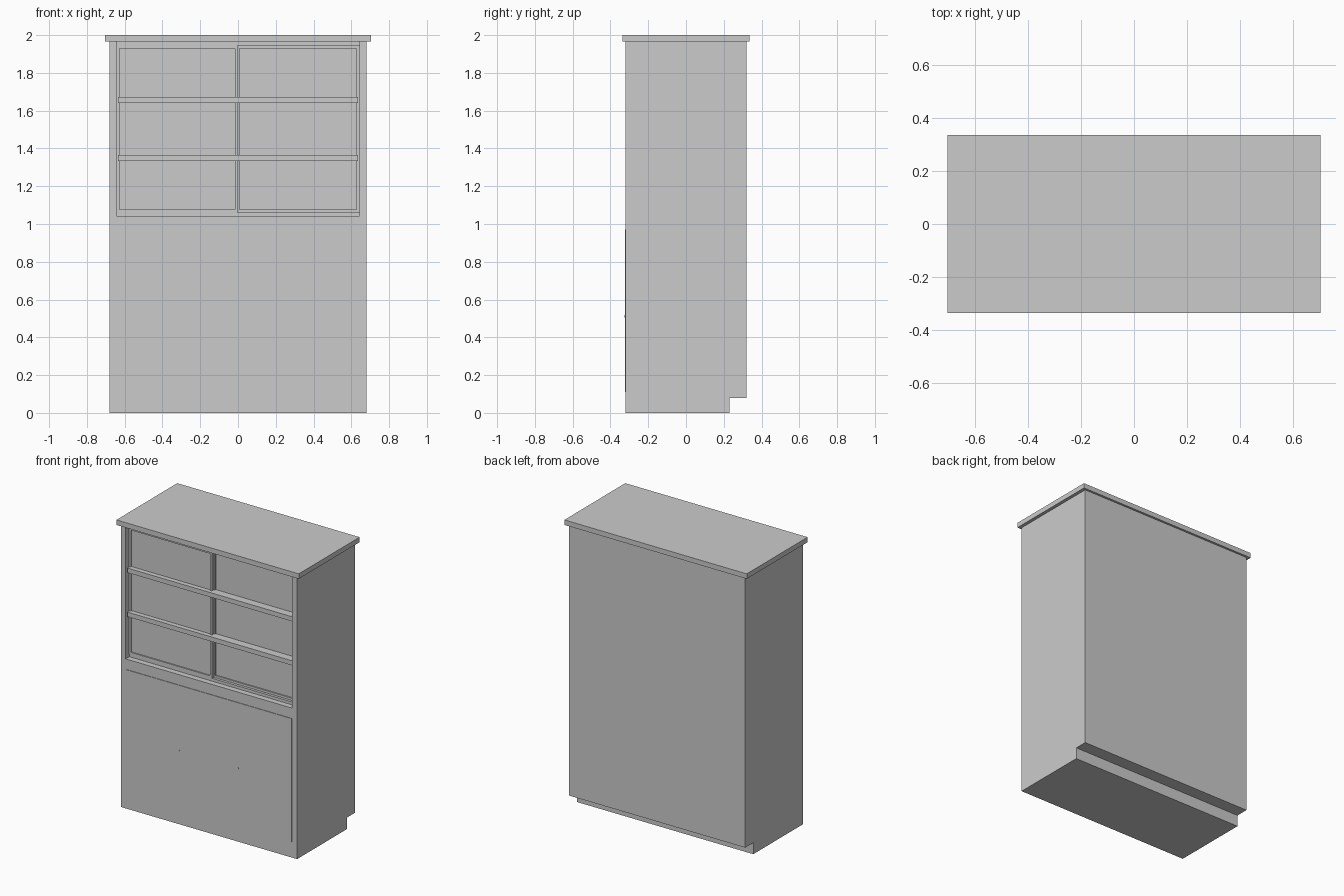
import bpy, bmesh, math
from mathutils import Matrix

if "Cube" in bpy.data.objects:
    bpy.data.objects.remove(bpy.data.objects["Cube"])

glass = bpy.data.materials.new("pale_glass")
glass.diffuse_color = (0.81, 0.84, 0.83, 1)
glass.use_nodes = True
glass.node_tree.nodes["Principled BSDF"].inputs["Base Color"].default_value = glass.diffuse_color


def finish(name, bm, mat=None):
    bmesh.ops.recalc_face_normals(bm, faces=bm.faces)
    me = bpy.data.meshes.new(name)
    bm.to_mesh(me)
    bm.free()
    ob = bpy.data.objects.new(name, me)
    bpy.context.collection.objects.link(ob)
    if mat:
        me.materials.append(mat)
    return ob


def box(name, x0, x1, y0, y1, z0, z1, mat=None):
    bm = bmesh.new()
    bmesh.ops.create_cube(bm, size=1)
    for v in bm.verts:
        v.co = ((x0 + x1) / 2 + v.co.x * (x1 - x0),
                (y0 + y1) / 2 + v.co.y * (y1 - y0),
                (z0 + z1) / 2 + v.co.z * (z1 - z0))
    return finish(name, bm, mat)


def extrude_x(name, profile, x0, x1):
    """Extrude a (y, z) profile along x."""
    bm = bmesh.new()
    face = bm.faces.new([bm.verts.new((x0, y, z)) for y, z in profile])
    ext = bmesh.ops.extrude_face_region(bm, geom=[face])["geom"]
    bmesh.ops.translate(bm, vec=(x1 - x0, 0, 0),
                        verts=[g for g in ext if isinstance(g, bmesh.types.BMVert)])
    return finish(name, bm)


def sliding_door(name, x0, x1, y0, y1, z0, z1):
    """Slim framed glass door."""
    w, h = 0.015, 0.016
    box(name + "_left_stile", x0, x0 + w, y0, y1, z0, z1)
    box(name + "_right_stile", x1 - w, x1, y0, y1, z0, z1)
    box(name + "_bottom_rail", x0 + w, x1 - w, y0, y1, z0, z0 + h)
    box(name + "_top_rail", x0 + w, x1 - w, y0, y1, z1 - h, z1)
    ym = (y0 + y1) / 2
    box(name + "_glass", x0 + w, x1 - w, ym - 0.003, ym + 0.003, z0 + h, z1 - h, glass)


# Carcass: overhanging top, side panels and base with a recess at the back foot
box("top_slab", -0.703, 0.703, -0.335, 0.335, 1.965, 2.0)
side = [(-0.32, 0), (0.23, 0), (0.23, 0.08), (0.32, 0.08), (0.32, 1.965), (-0.32, 1.965)]
base = [(-0.32, 0), (0.23, 0), (0.23, 0.08), (0.32, 0.08), (0.32, 1.042), (-0.32, 1.042)]
extrude_x("left_side", side, -0.68, -0.642)
extrude_x("right_side", side, 0.642, 0.68)
extrude_x("base_cabinet", base, -0.642, 0.642)
box("back_panel", -0.642, 0.642, 0.29, 0.32, 1.042, 1.965)

# Shelves that pass in front of the glass
for i, z in enumerate((1.35, 1.657)):
    box(f"shelf_{i + 1}", -0.636, 0.636, -0.31, 0.29, z - 0.016, z + 0.016)

# Two sliding glass doors on offset tracks
box("top_track", -0.642, 0.642, -0.28, -0.235, 1.945, 1.965)
box("bottom_track", -0.642, 0.642, -0.28, -0.235, 1.042, 1.062)
sliding_door("left_glass_door", -0.642, -0.002, -0.285, -0.262, 1.062, 1.945)
sliding_door("right_glass_door", -0.008, 0.642, -0.262, -0.239, 1.062, 1.945)

# Thin lower doors with small round knobs
for label, s in (("left", -1), ("right", 1)):
    a, b = sorted((s * 0.002, s * 0.64))
    box(label + "_lower_door", a, b, -0.324, -0.32, 0.11, 0.97)
    bm = bmesh.new()
    bmesh.ops.create_cone(bm, cap_ends=True, segments=16, radius1=0.007, radius2=0.007, depth=0.006,
                          matrix=Matrix.Translation((s * 0.226, -0.3235, 0.512))
                          @ Matrix.Rotation(math.pi / 2, 4, "X"))
    finish(label + "_knob", bm)
